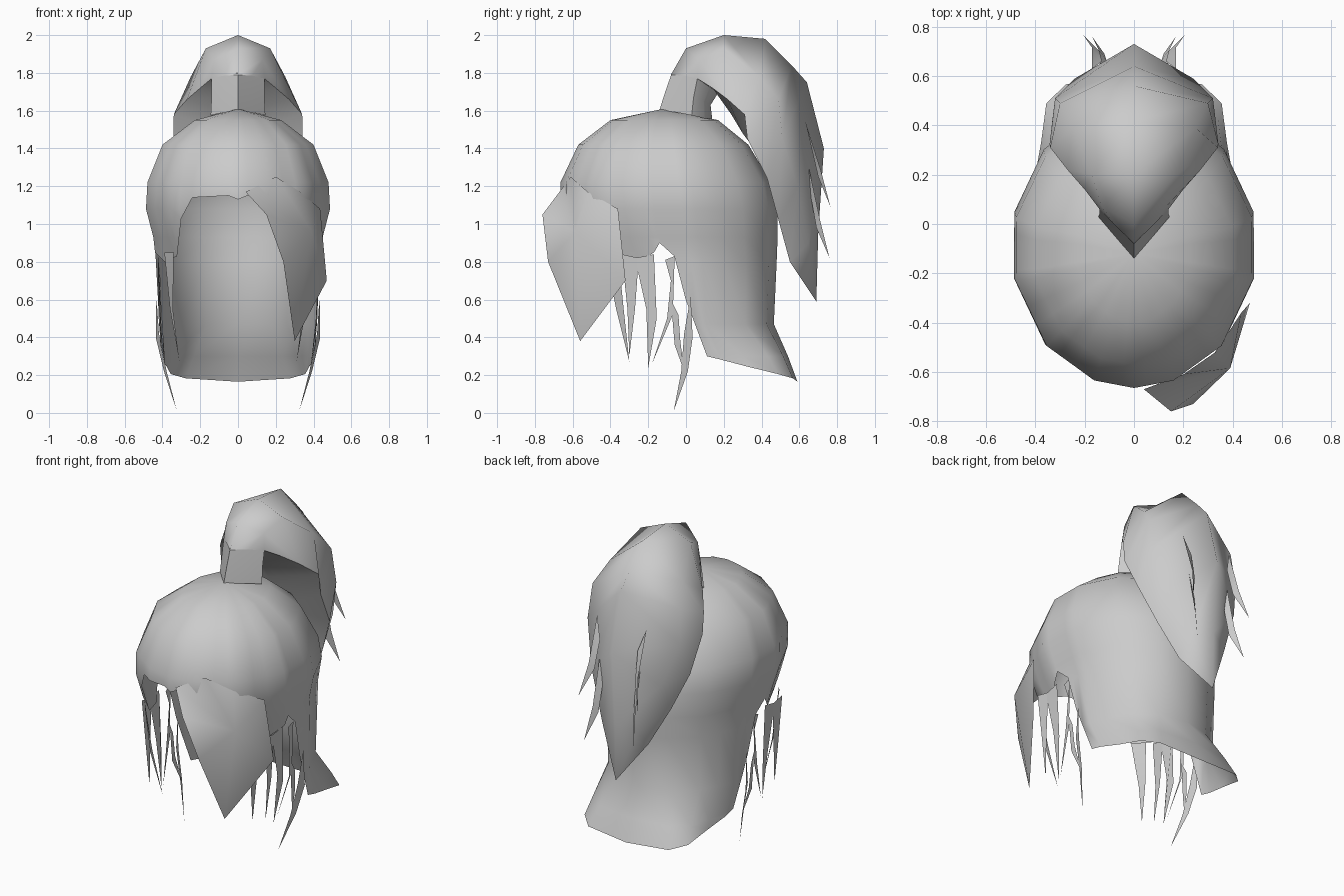
import bpy, math

grey = bpy.data.materials.new("ash grey")
grey.diffuse_color = (0.6, 0.6, 0.6, 1)


def build(name, verts, faces, angle=60):
    me = bpy.data.meshes.new(name)
    me.from_pydata(verts, [], faces)
    me.validate()
    me.materials.append(grey)
    ob = bpy.data.objects.new(name, me)
    bpy.context.collection.objects.link(ob)
    bpy.ops.object.select_all(action='DESELECT')
    ob.select_set(True)
    bpy.context.view_layer.objects.active = ob
    bpy.ops.object.mode_set(mode='EDIT')
    bpy.ops.mesh.select_all(action='SELECT')
    bpy.ops.mesh.remove_doubles(threshold=0.0005)
    bpy.ops.mesh.normals_make_consistent(inside=False)
    bpy.ops.object.mode_set(mode='OBJECT')
    bpy.ops.object.shade_smooth_by_angle(angle=math.radians(angle))
    return ob


def lerp_table(table, t):
    """Linear lookup in rows sorted by rising first value."""
    if t <= table[0][0]:
        return table[0][1:]
    for a, b in zip(table, table[1:]):
        if t <= b[0]:
            k = (t - a[0]) / (b[0] - a[0])
            return [p + (q - p) * k for p, q in zip(a[1:], b[1:])]
    return table[-1][1:]


# Cap: height -> half width, front y, back y, corner power
PROFILE = [(0.17, 0.41, -0.50, 0.59, 0.40), (0.30, 0.41, -0.48, 0.54, 0.6),
           (0.47, 0.43, -0.48, 0.465, 1), (0.80, 0.445, -0.55, 0.48, 1),
           (0.93, 0.46, -0.63, 0.485, 1), (1.08, 0.50, -0.665, 0.485, 1),
           (1.22, 0.492, -0.665, 0.45, 1), (1.42, 0.41, -0.57, 0.33, 1),
           (1.55, 0.235, -0.40, 0.17, 1), (1.61, 0.0, -0.12, -0.12, 1)]
# Cap hem: angle from the front -> height
HEM = [(0, 1.13), (6, 1.15), (30, 1.14), (39, 1.03), (46, 0.83), (65, 0.80),
       (75, 0.83), (82, 0.90), (88, 0.83), (92, 0.60), (97, 0.30),
       (135, 0.20), (180, 0.165)]
# The cap is a coarse polygon; extra columns lie on its flats to carry the hem
CORNERS = [0, 19, 46, 77, 104, 133, 157, 180]
ANGLES = [0, 6, 19, 30, 39, 46, 56, 65, 77, 82, 88, 92, 97, 104, 118, 133, 157, 180]
ANGLES += [360 - a for a in reversed(ANGLES[1:-1])]
LEVELS = [1.61, 1.55, 1.42, 1.22, 1.08, 0.93, 0.80, 0.47, 0.30, 0.165]


def corner_point(a, z):
    rx, f, b, p = lerp_table(PROFILE, z)
    s, c = math.sin(math.radians(a)), math.cos(math.radians(a))
    q = 1 - (1 - p) * min(1, abs(c) / 0.7) if c < 0 else 1
    return (a, max(s, 0) ** p * rx, (f + b) / 2 - math.copysign(abs(c) ** q, c) * (b - f) / 2)


def cap_point(a, z):
    half = min(a, 360 - a)
    z = max(z, lerp_table(HEM, half)[0])
    x, y = lerp_table([corner_point(c, z) for c in CORNERS], half)
    return (x if a <= 180 else -x, y, z)


n = len(ANGLES)
verts = [cap_point(a, z) for z in LEVELS for a in ANGLES]
faces = []
for r in range(len(LEVELS) - 1):
    for i in range(n):
        j = (i + 1) % n
        clean = []
        for v in (r * n + i, r * n + j, (r + 1) * n + j, (r + 1) * n + i):
            if all(math.dist(verts[v], verts[w]) > 0.0005 for w in clean):
                clean.append(v)
        if len(clean) > 2:
            faces.append(clean)
build("hair_cap", verts, faces)

# Swept fringe over one side of the face
fringe = [(0.04, -0.67, 1.17), (0.20, -0.61, 1.25), (0.33, -0.52, 1.17), (0.435, -0.36, 1.08),
          (0.47, -0.32, 0.70), (0.30, -0.56, 0.38), (0.24, -0.73, 0.80),
          (0.15, -0.76, 1.05), (0.39, -0.585, 0.96)]
build("fringe", fringe, [(8, i, (i + 1) % 8) for i in range(8)])

# Tied stem of the ponytail, pointed at the front
stem = []
for front, side, back, w, zf, zs, zb in [(-0.14, 0.03, 0.14, 0.145, 1.605, 1.575, 1.545),
                                         (-0.11, 0.04, 0.13, 0.14, 1.70, 1.67, 1.63),
                                         (-0.075, 0.06, 0.18, 0.14, 1.80, 1.77, 1.71)]:
    half = [(0, front, zf), (w * 0.55, front * 0.45 + side * 0.55, (zf + zs) / 2), (w, side, zs),
            (w * 0.65, back * 0.6 + side * 0.4, (zb + zs) / 2), (0, back, zb)]
    stem += half + [(-x, y, z) for x, y, z in half[3:0:-1]]
build("ponytail_stem", stem, [(r * 8 + i, r * 8 + (i + 1) % 8, (r + 1) * 8 + (i + 1) % 8,
                               (r + 1) * 8 + i) for r in range(2) for i in range(8)])

# Ponytail: sections of ridge (y, z), shoulder (x, y, z), edge (x, y, z), underside (y, z)
SECTIONS = [
    ((-0.08, 1.79), (0.077, -0.005, 1.785), (0.14, 0.06, 1.77), (0.14, 1.74)),
    ((0.00, 1.93), (0.13, 0.07, 1.87), (0.20, 0.14, 1.72), (0.19, 1.68)),
    ((0.20, 2.00), (0.17, 0.20, 1.93), (0.27, 0.22, 1.66), (0.24, 1.58)),
    ((0.42, 1.98), (0.25, 0.39, 1.78), (0.34, 0.31, 1.58), (0.30, 1.48)),
    ((0.56, 1.84), (0.30, 0.49, 1.66), (0.342, 0.325, 1.45), (0.36, 1.40)),
    ((0.64, 1.75), (0.32, 0.51, 1.45), (0.33, 0.43, 1.24), (0.45, 1.24)),
    ((0.73, 1.40), (0.24, 0.59, 1.20), (0.24, 0.49, 1.02), (0.51, 1.02)),
    ((0.70, 0.95), (0.12, 0.65, 0.90), (0.13, 0.55, 0.80), (0.56, 0.80)),
    ((0.69, 0.59), (0.0, 0.69, 0.59), (0.0, 0.69, 0.59), (0.69, 0.59))]
tail = []
for ridge, sh, ed, un in SECTIONS:
    tail += [(0, *ridge), sh, ed, (0, *un), (-ed[0], *ed[1:]), (-sh[0], *sh[1:])]
tf = [(r * 6 + i, r * 6 + (i + 1) % 6, (r + 1) * 6 + (i + 1) % 6, (r + 1) * 6 + i)
      for r in range(len(SECTIONS) - 1) for i in range(6)]
build("ponytail", tail, tf, 75)

# Loose strands at the temples: outlines in (y, z), bowed in x by height
BOW = [(0.0, 0.34), (0.22, 0.38), (0.35, 0.41), (0.50, 0.42), (0.70, 0.41), (0.9, 0.43)]
STRANDS = [
    [(-0.34, 0.84), (-0.25, 0.82), (-0.27, 0.55), (-0.30, 0.30), (-0.31, 0.55)],
    [(-0.27, 0.82), (-0.17, 0.84), (-0.155, 0.50), (-0.20, 0.24), (-0.21, 0.55)],
    [(-0.11, 0.81), (-0.06, 0.83), (-0.07, 0.52), (-0.18, 0.26), (-0.10, 0.50), (-0.08, 0.70)],
    [(-0.08, 0.60), (-0.04, 0.52), (-0.03, 0.38), (-0.01, 0.22), (-0.06, 0.36)],
    [(0.025, 0.62), (0.035, 0.40), (0.01, 0.22), (-0.065, 0.01), (-0.025, 0.22), (-0.01, 0.42)]]
for side, label in ((1, "right"), (-1, "left")):
    for k, outline in enumerate(STRANDS):
        tilt = 0.4 if k == 4 else 0.0
        pts = [(side * (lerp_table(BOW, z)[0] + tilt * (y + 0.02)), y, z) for y, z in outline]
        build(f"temple_strand_{label}_{k + 1}", pts, [tuple(range(len(pts)))])
    # Narrow lock beside the cheek
    lock = [(0.34, -0.43, 0.85), (0.39, -0.36, 0.85), (0.36, -0.33, 0.55), (0.31, -0.30, 0.27), (0.345, -0.37, 0.55)]
    build(f"cheek_lock_{label}", [(side * x, y, z) for x, y, z in lock], [(0, 1, 2, 4), (4, 2, 3)])
    # Stray wisps on the back of the ponytail
    for k, w in enumerate([
            [(0.17, 0.63, 1.55), (0.13, 0.66, 1.42), (0.14, 0.70, 1.25), (0.205, 0.765, 1.09), (0.17, 0.715, 1.28)],
            [(0.14, 0.65, 1.30), (0.11, 0.66, 1.15), (0.12, 0.69, 0.98), (0.17, 0.76, 0.82), (0.145, 0.71, 1.02)]]):
        build(f"ponytail_wisp_{label}_{k + 1}", [(side * x, y, z) for x, y, z in w],
              [(0, 1, 4), (1, 2, 4), (2, 3, 4)])
